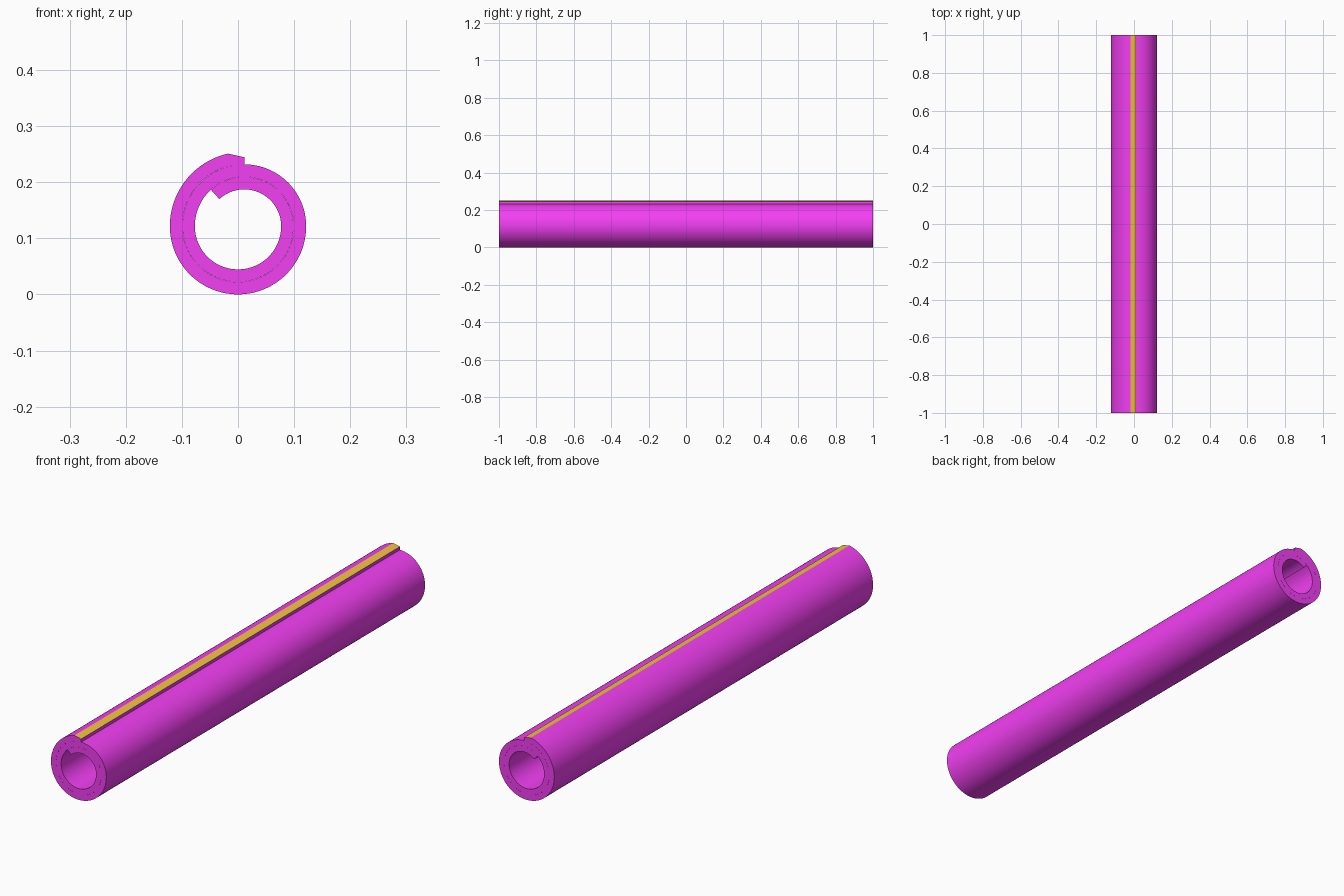
import bpy, bmesh
from math import cos, sin, radians, asin, degrees

if "Cube" in bpy.data.objects:
    bpy.data.objects.remove(bpy.data.objects["Cube"])

D = 0.0112          # centre shift between lower and upper half turns
THICK = 0.0222      # sheet thickness
ZC = 0.1215         # height of roll axis
START, BEVEL, END = 132.5, 102.7 - 720, -630


def material(name, color):
    m = bpy.data.materials.new(name)
    m.diffuse_color = color
    m.use_nodes = True
    m.node_tree.nodes["Principled BSDF"].inputs["Base Color"].default_value = m.diffuse_color
    return m


def section_pair(t, k):
    """Inner and outer point of the sheet at angle t in half turn k."""
    r = 0.0879 + D * k
    cx = D if k % 2 == 0 else 0.0
    a = radians(t)
    return [(cx + q * cos(a), ZC + q * sin(a)) for q in (r - THICK, r)]


# Rolled sheet cross-section: half circles of growing radius
limits = [START, 0, -180, -360, -540, BEVEL]
pairs = []
for k in range(5):
    t0, t1 = limits[k], limits[k + 1]
    n = max(2, round((t0 - t1) / 4))
    for i in range(n + 1):
        if i or k == 0:
            pairs.append(section_pair(t0 + (t1 - t0) * i / n, k))
# Sloped tip of the outer flap
tip = section_pair(END, 4)
tip[1] = (tip[1][0], 0.2445)
pairs.append(tip)

# Extrude the section along y
bm = bmesh.new()
rings = [[bm.verts.new((x, y, z)) for p in pairs for x, z in p] for y in (-1, 1)]
f, b = rings
last = len(pairs) - 2
for i in range(len(pairs) - 1):
    p = 2 * i
    bm.faces.new((f[p], f[p + 1], f[p + 3], f[p + 2]))
    bm.faces.new((b[p], b[p + 2], b[p + 3], b[p + 1]))
    bm.faces.new((f[p], f[p + 2], b[p + 2], b[p]))
    outer = bm.faces.new((f[p + 1], b[p + 1], b[p + 3], f[p + 3]))
    if i == last:
        outer.material_index = 1
e = len(f) - 2
bm.faces.new((f[0], b[0], b[1], f[1]))
bm.faces.new((f[e], f[e + 1], b[e + 1], b[e]))
bmesh.ops.recalc_face_normals(bm, faces=bm.faces)

mesh = bpy.data.meshes.new("rolled_sheet")
bm.to_mesh(mesh)
bm.free()
mesh.materials.append(material("magenta", (0.9, 0.05, 0.9, 1)))
mesh.materials.append(material("orange_edge", (0.9, 0.55, 0.05, 1)))
roll = bpy.data.objects.new("rolled_sheet", mesh)
bpy.context.collection.objects.link(roll)
bpy.context.view_layer.objects.active = roll
roll.select_set(True)
bpy.ops.object.shade_smooth_by_angle(angle=radians(12))
